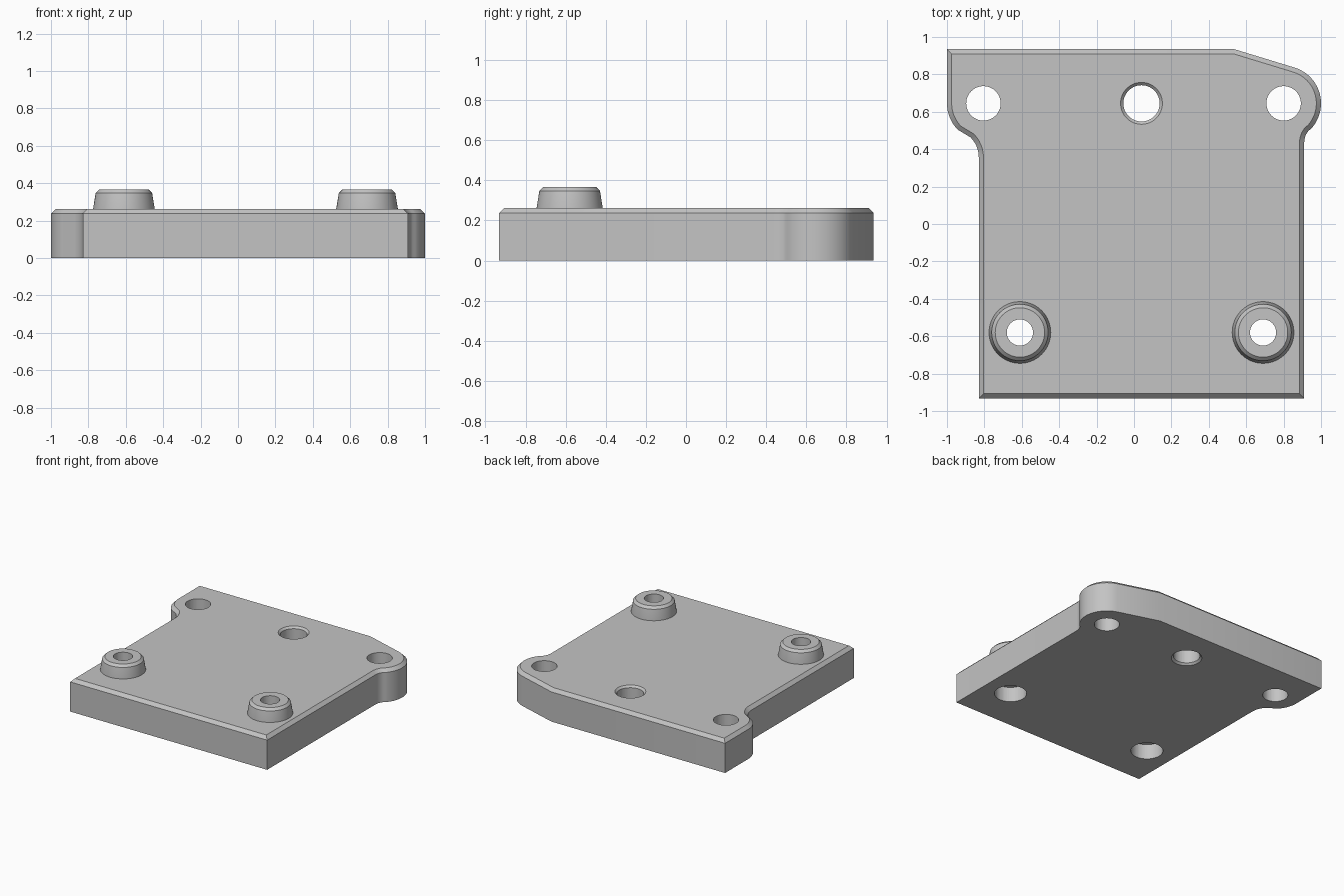
import bpy, bmesh
from math import cos, sin, radians, pi

if "Cube" in bpy.data.objects:
    bpy.data.objects.remove(bpy.data.objects["Cube"])

grey = bpy.data.materials.new("light grey")
grey.use_nodes = True
grey.diffuse_color = (0.55, 0.55, 0.55, 1)
grey.node_tree.nodes["Principled BSDF"].inputs["Base Color"].default_value = grey.diffuse_color

THICK, CHAMFER = 0.262, 0.025
LOBE_R, LOBE_Y = 0.2, 0.645


def arc(cx, cy, r, a0, a1, n):
    steps = [radians(a0 + (a1 - a0) * i / n) for i in range(n + 1)]
    return [(cx + r * cos(a), cy + r * sin(a)) for a in steps]


def add_object(name, bm):
    bmesh.ops.recalc_face_normals(bm, faces=bm.faces)
    mesh = bpy.data.meshes.new(name)
    bm.to_mesh(mesh)
    bm.free()
    mesh.materials.append(grey)
    obj = bpy.data.objects.new(name, mesh)
    bpy.context.collection.objects.link(obj)
    return obj


def lathe(name, x, y, profile, n=64):
    """Stack of capped rings from (radius, height) pairs."""
    bm = bmesh.new()
    rings = [[bm.verts.new((x + r * cos(2 * pi * i / n), y + r * sin(2 * pi * i / n), z))
              for i in range(n)] for r, z in profile]
    for low, high in zip(rings, rings[1:]):
        for i in range(n):
            j = (i + 1) % n
            bm.faces.new((low[i], low[j], high[j], high[i]))
    bm.faces.new(rings[0])
    bm.faces.new(rings[-1])
    return add_object(name, bm)


def cut(target, cutter):
    cutter.hide_render = True
    cutter.hide_viewport = True
    cutter.display_type = 'WIRE'
    mod = target.modifiers.new(cutter.name, 'BOOLEAN')
    mod.operation = 'DIFFERENCE'
    mod.solver = 'EXACT'
    mod.object = cutter


def smooth(obj):
    bpy.ops.object.select_all(action='DESELECT')
    obj.select_set(True)
    bpy.context.view_layer.objects.active = obj
    bpy.ops.object.shade_smooth_by_angle(angle=radians(25))


# Plate outline, counter-clockwise, with rounded ears at the back
outline = [(-0.83, -0.932), (0.91, -0.932)]
outline += arc(1.01, 0.435, 0.1, 180, 140, 5)
outline += arc(0.8, LOBE_Y, LOBE_R, -43, 73, 20)
outline += [(0.535, 0.935), (-1, 0.935)]
outline += arc(-0.8, LOBE_Y, LOBE_R, 180, 225, 8)
outline += arc(-0.98, 0.357, 0.15, 45, 0, 6)

# Plate with a chamfered top rim
bm = bmesh.new()
base = bm.faces.new([bm.verts.new((x, y, 0)) for x, y in outline])
top = bmesh.ops.extrude_face_region(bm, geom=[base], use_keep_orig=True)["geom"]
bmesh.ops.translate(bm, vec=(0, 0, THICK), verts=[v for v in top if isinstance(v, bmesh.types.BMVert)])
bmesh.ops.recalc_face_normals(bm, faces=bm.faces)
rim = [e for e in bm.edges if all(v.co.z > THICK - 0.001 for v in e.verts)]
bmesh.ops.bevel(bm, geom=rim, offset=CHAMFER, segments=1, affect='EDGES')
plate = add_object("plate", bm)
smooth(plate)

# Plain holes in the two ears
for side, x in (("right", -0.805), ("left", 0.8)):
    cut(plate, lathe(side + "_ear_hole_cutter", x, LOBE_Y, [(0.092, -0.1), (0.092, 0.4)]))

# Middle hole, countersunk at both ends
cut(plate, lathe("middle_hole_cutter", 0.04, LOBE_Y,
                 [(0.112, -0.1), (0.112, 0), (0.097, 0.015),
                  (0.097, THICK - 0.015), (0.112, THICK), (0.112, 0.4)]))

# Tapered bosses with a bore that widens underneath
for side, x in (("right", -0.61), ("left", 0.69)):
    boss = lathe(side + "_boss", x, -0.58,
                 [(0.165, THICK - 0.01), (0.165, THICK), (0.151, 0.347), (0.132, 0.366)])
    smooth(boss)
    bore = lathe(side + "_bore_cutter", x, -0.58,
                 [(0.117, -0.1), (0.117, 0.12), (0.07, 0.12), (0.07, 0.5)])
    cut(plate, bore)
    cut(boss, bore)
